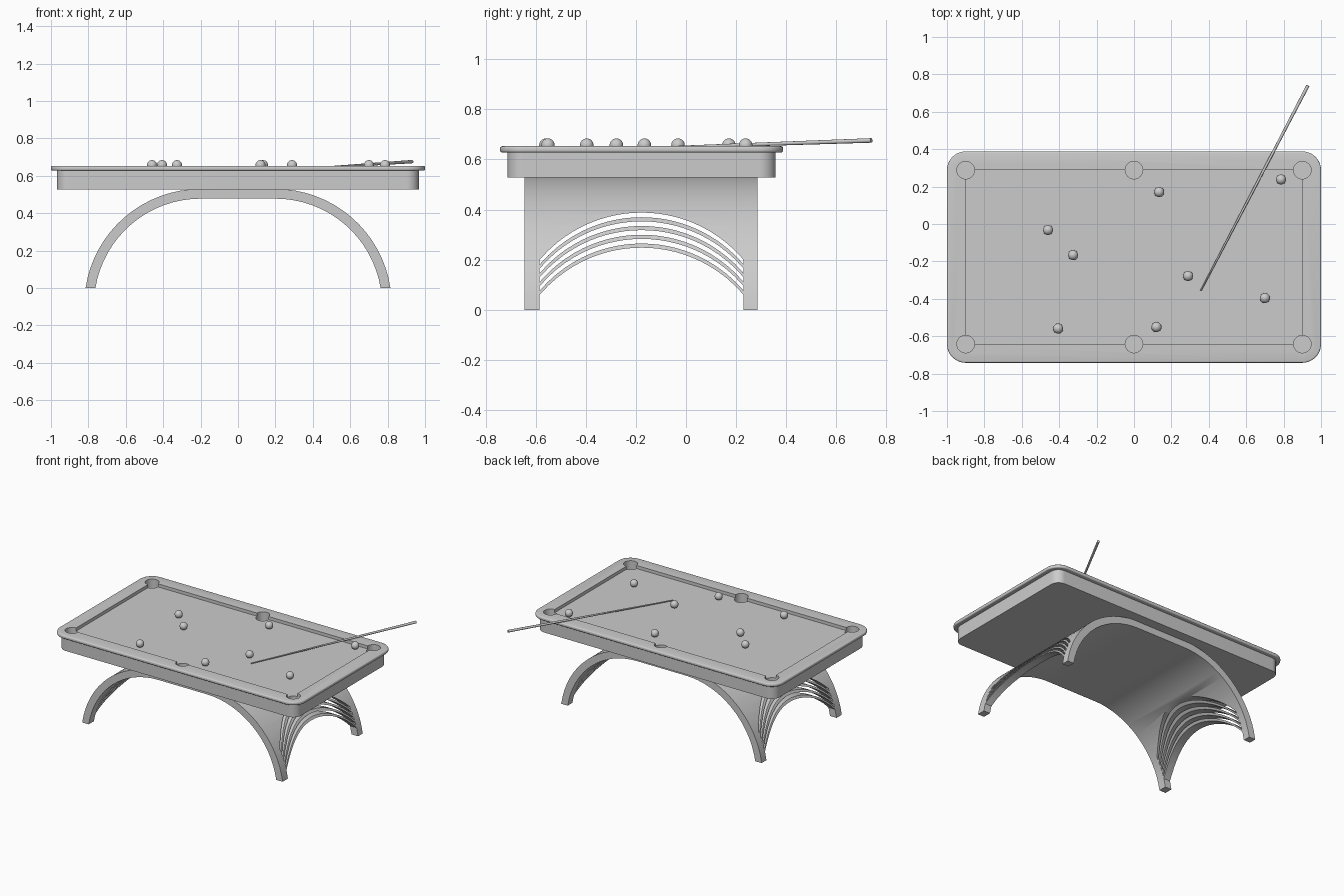
import bpy, bmesh, math
from mathutils import Vector

if "Cube" in bpy.data.objects:
    bpy.data.objects.remove(bpy.data.objects["Cube"])

CY = -0.177          # table centre in y (the cue overhangs the back)
BED = 0.63           # playing surface height


def finish(name, bm):
    bmesh.ops.recalc_face_normals(bm, faces=bm.faces)
    me = bpy.data.meshes.new(name)
    bm.to_mesh(me)
    bm.free()
    ob = bpy.data.objects.new(name, me)
    bpy.context.collection.objects.link(ob)
    return ob


def smooth(ob, angle=35):
    bpy.ops.object.select_all(action='DESELECT')
    ob.select_set(True)
    bpy.context.view_layer.objects.active = ob
    bpy.ops.object.shade_smooth_by_angle(angle=math.radians(angle))


def prism(bm, pts, offset):
    """Extrude a closed outline of 3D points along offset."""
    face = bm.faces.new([bm.verts.new(p) for p in pts])
    ext = bmesh.ops.extrude_face_region(bm, geom=[face])
    bmesh.ops.translate(bm, vec=offset, verts=[v for v in ext['geom'] if isinstance(v, bmesh.types.BMVert)])


def cut(ob, cutter):
    mod = ob.modifiers.new("cut", 'BOOLEAN')
    mod.operation = 'DIFFERENCE'
    mod.solver = 'EXACT'
    mod.object = cutter
    cutter.hide_render = True
    bpy.ops.object.select_all(action='DESELECT')
    bpy.context.view_layer.objects.active = ob
    ob.select_set(True)
    bpy.ops.object.modifier_apply(modifier=mod.name)


def rounded_slab(name, hx, hy, r, z0, z1, bevel=0):
    pts = []
    for sx, sy, a0 in ((1, 1, 0), (-1, 1, 90), (-1, -1, 180), (1, -1, 270)):
        for i in range(13):
            a = math.radians(a0 + 7.5 * i)
            pts.append((sx * (hx - r) + r * math.cos(a), CY + sy * (hy - r) + r * math.sin(a), z0))
    bm = bmesh.new()
    prism(bm, pts, (0, 0, z1 - z0))
    if bevel:
        rim = [e for e in bm.edges if abs(e.verts[0].co.z - e.verts[1].co.z) < 1e-5]
        bmesh.ops.bevel(bm, geom=rim, offset=bevel, segments=3, profile=0.5, affect='EDGES')
    return finish(name, bm)


def arc(peak, n=24, half=0.407, radius=0.534):
    """Points of a slat curve in the yz plane with its top at z = peak."""
    ys = [-half + 2 * half * i / n for i in range(n + 1)]
    return [(-1, CY + y, peak - radius + math.sqrt(radius ** 2 - y * y)) for y in ys]


# table body and rail frame
body = rounded_slab("table_body", 0.967, 0.535, 0.065, 0.528, BED)
rail = rounded_slab("rail_frame", 1.0, 0.565, 0.10, 0.628, 0.653, 0.008)

# playing field opening
bm = bmesh.new()
prism(bm, [(-0.9, CY - 0.465, 0.6), (0.9, CY - 0.465, 0.6), (0.9, CY + 0.465, 0.6), (-0.9, CY + 0.465, 0.6)], (0, 0, 0.1))
field = finish("field_cutter", bm)

# six pockets
bm = bmesh.new()
for px in (-0.9, 0, 0.9):
    for s in (-1, 1):
        ring = [(px + 0.047 * math.cos(t * math.pi / 16), CY + s * 0.465 + 0.047 * math.sin(t * math.pi / 16), 0.56)
                for t in range(32)]
        prism(bm, ring, (0, 0, 0.15))
pockets = finish("pocket_cutter", bm)
cut(rail, field)
cut(rail, pockets)
cut(body, pockets)

# arched base: two quarter arcs joined by a flat top
def side(radius):
    end = math.acos(0.092 / radius)
    right = [(0.2 + radius * math.sin(end * (1 - i / 16)), -0.092 + radius * math.cos(end * (1 - i / 16)))
             for i in range(17)]
    return right + [(-x, z) for x, z in reversed(right)]


outline = side(0.622) + side(0.57)[::-1]
bm = bmesh.new()
prism(bm, [(x, -0.645, z) for x, z in outline], (0, 0.93, 0))
base = finish("arched_base", bm)

# slots between the curved slats and the opening under them
bm = bmesh.new()
for k in range(4):
    top = 0.388 - 0.035 * k
    prism(bm, arc(top) + arc(top - 0.0185)[::-1], (2, 0, 0))
prism(bm, arc(0.248) + [(-1, CY + 0.407, -0.1), (-1, CY - 0.407, -0.1)], (2, 0, 0))
cut(base, finish("slat_cutter", bm))

for ob in (body, rail, base):
    smooth(ob)
for ob in [o for o in bpy.data.objects if o.name.endswith("_cutter")]:
    bpy.data.objects.remove(ob)

# balls
R = 0.027
for i, (x, y) in enumerate([(0.134, 0.171), (-0.46, -0.032), (-0.326, -0.166), (0.289, -0.278),
                            (0.786, 0.238), (0.70, -0.396), (-0.406, -0.559), (0.12, -0.551)]):
    bm = bmesh.new()
    bmesh.ops.create_uvsphere(bm, u_segments=24, v_segments=16, radius=R)
    ball = finish(f"ball_{i + 1}", bm)
    ball.location = (x, y, BED + R)
    smooth(ball)

# cue stick
tip, butt = Vector((0.357, -0.357, 0.638)), Vector((0.93, 0.74, 0.676))
bm = bmesh.new()
bmesh.ops.create_cone(bm, cap_ends=True, segments=16, radius1=0.004, radius2=0.009, depth=(butt - tip).length)
cue = finish("cue_stick", bm)
cue.location = (tip + butt) / 2
cue.rotation_euler = (butt - tip).to_track_quat('Z', 'Y').to_euler()
smooth(cue)
